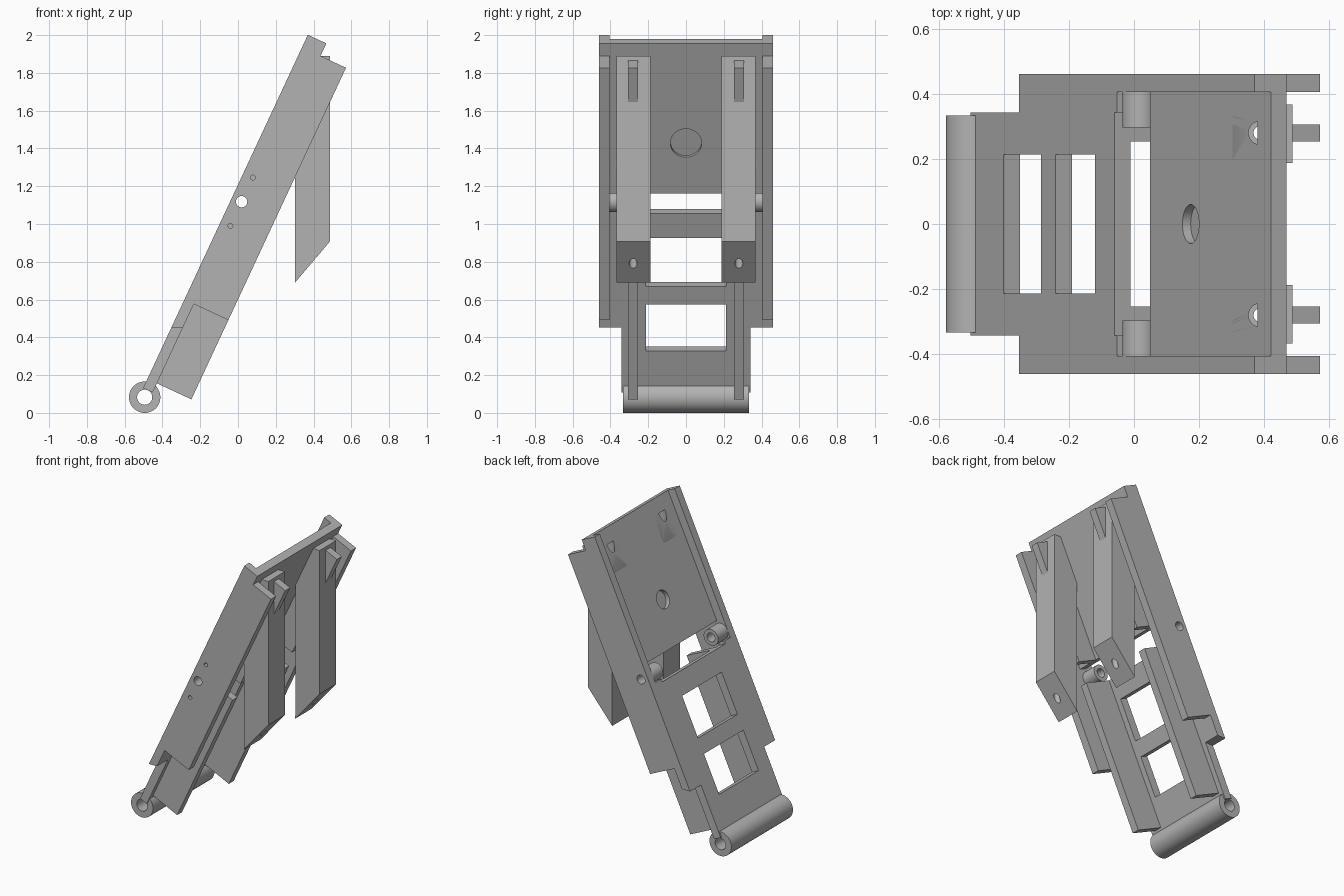
import bpy, bmesh, math
from mathutils import Matrix, Vector

cube = bpy.data.objects.get("Cube")
if cube:
    bpy.data.objects.remove(cube, do_unlink=True)

grey = bpy.data.materials.new("plain grey")
grey.use_nodes = True
colour = (0.45, 0.45, 0.45, 1)
grey.diffuse_color = colour
grey.node_tree.nodes["Principled BSDF"].inputs["Base Color"].default_value = colour

# Sloped frame: s runs up the slope from the roller axis, t runs through the plate
TILT = math.radians(65)
ORIGIN = Vector((-0.494, 0, 0.083))
ALONG = Vector((math.cos(TILT), 0, math.sin(TILT)))
DEPTH = Vector((math.sin(TILT), 0, -math.cos(TILT)))
ACROSS = Vector((0, 1, 0))
FACE, MID, PANEL, BACK = -0.028, 0.0275, 0.08, 0.229


def at(s, t, y=0):
    return ORIGIN + ALONG * s + DEPTH * t + ACROSS * y


def make(name, bm):
    bmesh.ops.recalc_face_normals(bm, faces=bm.faces)
    mesh = bpy.data.meshes.new(name)
    bm.to_mesh(mesh)
    bm.free()
    mesh.materials.append(grey)
    ob = bpy.data.objects.new(name, mesh)
    bpy.context.collection.objects.link(ob)
    return ob


def prism(name, points, y0, y1):
    """Extrude a side profile of world points from y0 to y1."""
    bm = bmesh.new()
    face = bm.faces.new([bm.verts.new((p.x, y0, p.z)) for p in points])
    moved = bmesh.ops.extrude_face_region(bm, geom=[face])["geom"]
    verts = [v for v in moved if isinstance(v, bmesh.types.BMVert)]
    bmesh.ops.translate(bm, verts=verts, vec=(0, y1 - y0, 0))
    return make(name, bm)


def slab(name, s0, s1, t0, t1, y0, y1):
    return prism(name, [at(s0, t0), at(s1, t0), at(s1, t1), at(s0, t1)], y0, y1)


def rod(name, start, end, radius):
    axis = end - start
    bm = bmesh.new()
    turn = axis.to_track_quat('Z', 'Y').to_matrix().to_4x4()
    bmesh.ops.create_cone(bm, cap_ends=True, segments=48, radius1=radius,
                          radius2=radius, depth=axis.length,
                          matrix=Matrix.Translation((start + end) / 2) @ turn)
    return make(name, bm)


def select_only(ob):
    bpy.ops.object.select_all(action='DESELECT')
    ob.select_set(True)
    bpy.context.view_layer.objects.active = ob


def cut(ob, cutters):
    for cutter in cutters:
        mod = ob.modifiers.new("cut", 'BOOLEAN')
        mod.operation = 'DIFFERENCE'
        mod.solver = 'EXACT'
        mod.object = cutter
        select_only(ob)
        bpy.ops.object.modifier_apply(modifier=mod.name)
        bpy.data.objects.remove(cutter, do_unlink=True)


def smooth(ob):
    select_only(ob)
    bpy.ops.object.shade_smooth_by_angle(angle=math.radians(30))


def tube(name, s, t, y0, y1, outer, inner):
    ob = rod(name, at(s, t, y0), at(s, t, y1), outer)
    cut(ob, [rod("bore", at(s, t, y0 - 0.1), at(s, t, y1 + 0.1), inner)])
    smooth(ob)


# Bottom roller sleeve
tube("roller_sleeve", 0, 0, -0.333, 0.333, 0.083, 0.04)

# Lower plate with two windows
plate = slab("lower_plate", 0.04, 1.086, FACE, MID, -0.342, 0.342)
cut(plate, [slab("window", a, b, -0.2, 0.2, -0.213, 0.213)
            for a, b in ((0.282, 0.554), (0.66, 0.944))])

# Recessed upper panel with a round pocket on each face
panel = slab("upper_panel", 1.228, 2.104, MID, PANEL, -0.405, 0.405)
cut(panel, [rod("pocket", at(1.522, 0), at(1.522, MID + 0.028), 0.06),
            rod("pocket", at(1.522, PANEL - 0.02), at(1.522, 0.2), 0.083)])


def bolt_holes(y):
    """Stepped vertical hole through a leg."""
    return [rod("bolt_hole", Vector((0.388, y, 0.5)), Vector((0.388, y, 1.8)), 0.021),
            rod("counterbore", Vector((0.388, y, 1.76)), Vector((0.388, y, 1.89)), 0.036)]


for side, word in ((1, "left"), (-1, "right")):
    def span(a, b):
        return (a, b) if side > 0 else (-b, -a)

    # Side flange with a slanted foot and a stepped top
    outline = [(0.394, FACE), (0.42, MID), (0.557, MID), (0.557, BACK), (2.031, BACK),
               (2.031, PANEL), (2.104, PANEL), (2.104, FACE)]
    flange = prism(word + "_flange", [at(*p) for p in outline], *span(0.405, 0.46))
    holes = [rod("pivot_hole", at(1.155, MID, side * 0.3), at(1.155, MID, side * 0.6), 0.03)]
    if side < 0:
        holes += [rod("pin_hole", at(s, MID, -0.43), at(s, MID, -0.6), 0.013)
                  for s in (1.014, 1.296)]
    cut(flange, holes)

    # Shoulder between the lower plate and the flange
    prism(word + "_shoulder", [at(0.394, FACE), at(0.42, MID), at(1.105, MID), at(1.105, FACE)],
          *span(0.342, 0.405))

    # Hinge sleeve between the two plates
    tube(word + "_hinge_sleeve", 1.155, MID, *span(0.297, 0.405), 0.055, 0.03)

    # Ribs behind the lower plate and the upper panel
    slab(word + "_lower_rib", 0.094, 1.086, MID, BACK, *span(0.253, 0.306))
    upper = slab(word + "_upper_rib", 1.228, 2.031, PANEL, BACK, *span(0.253, 0.306))

    # Upright leg, slanted at the foot and trimmed flush with the panel
    leg = prism(word + "_leg", [Vector((0.302, 0, 0.69)), Vector((0.487, 0, 0.908)),
                                Vector((0.487, 0, 1.89)), at(2.0066, MID),
                                at(1.825, MID)], *span(0.188, 0.367))
    for part in (leg, upper, panel):
        cut(part, bolt_holes(side * 0.28))
    smooth(leg)

smooth(panel)
